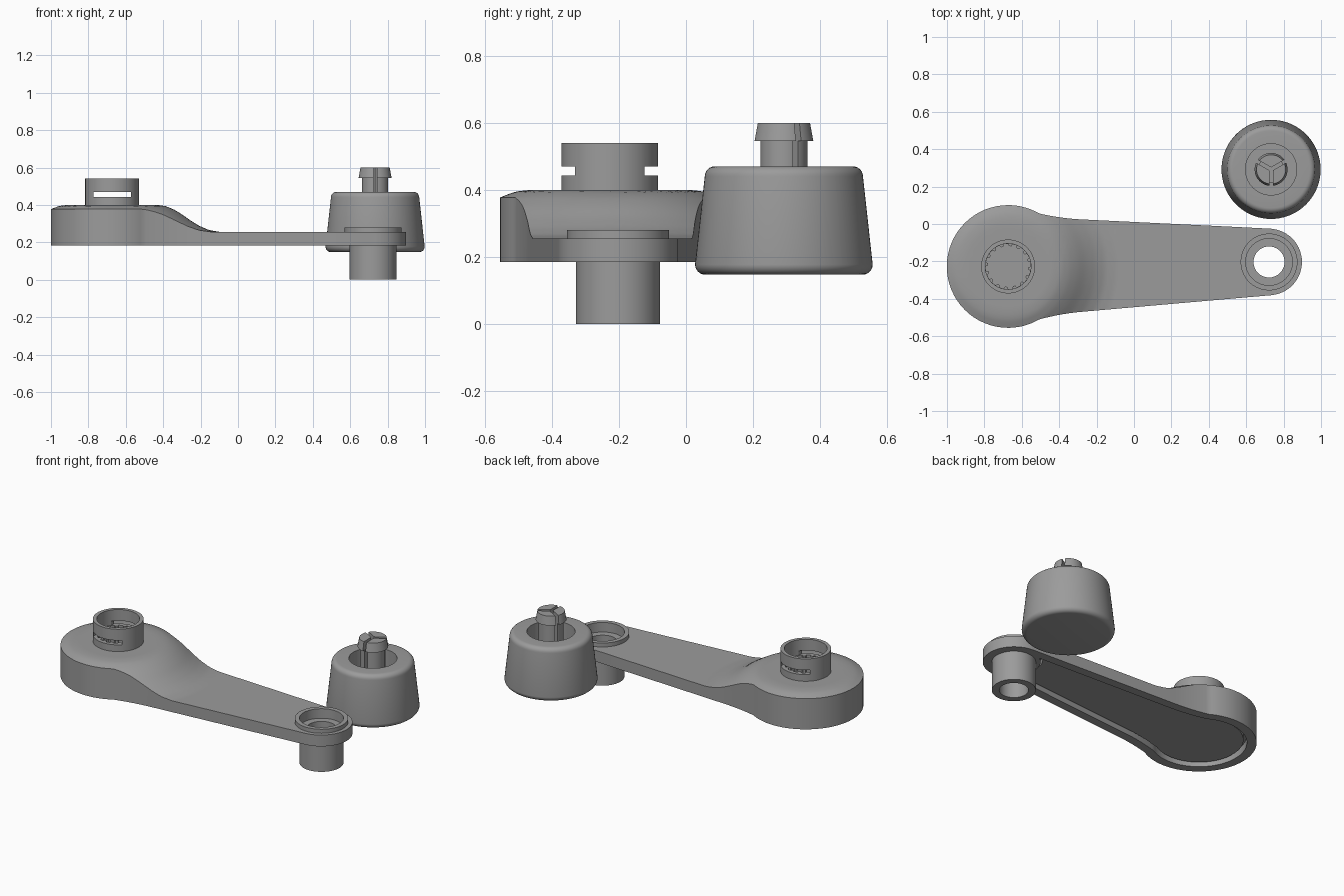
import bpy, bmesh, math

if "Cube" in bpy.data.objects:
    bpy.data.objects.remove(bpy.data.objects["Cube"])

grey = bpy.data.materials.new("plain grey")
grey.diffuse_color = (0.33, 0.33, 0.33, 1)
grey.use_nodes = True
grey.node_tree.nodes["Principled BSDF"].inputs["Base Color"].default_value = grey.diffuse_color

HUB = (-0.673, -0.227)
END = (0.722, -0.203)
KNOB = (0.733, 0.292)
BASE = 0.184


def finish(bm, name, loc=(0, 0)):
    bmesh.ops.remove_doubles(bm, verts=bm.verts, dist=1e-5)
    bmesh.ops.recalc_face_normals(bm, faces=bm.faces)
    me = bpy.data.meshes.new(name)
    bm.to_mesh(me)
    bm.free()
    me.materials.append(grey)
    ob = bpy.data.objects.new(name, me)
    ob.location = (loc[0], loc[1], 0)
    bpy.context.collection.objects.link(ob)
    return ob


def lathe(name, profile, loc, steps=72):
    """Spin a closed (radius, z) profile around the z axis."""
    bm = bmesh.new()
    vs = [bm.verts.new((r, 0, z)) for r, z in profile]
    es = [bm.edges.new((vs[i], vs[(i + 1) % len(vs)])) for i in range(len(vs))
          if profile[i][0] + profile[(i + 1) % len(vs)][0] > 0]
    bmesh.ops.spin(bm, geom=vs + es, axis=(0, 0, 1), cent=(0, 0, 0),
                   angle=2 * math.pi, steps=steps)
    return finish(bm, name, loc)


def prism(name, outline, z0, z1, loc=(0, 0)):
    bm = bmesh.new()
    lo = [bm.verts.new((x, y, z0)) for x, y in outline]
    hi = [bm.verts.new((x, y, z1)) for x, y in outline]
    bm.faces.new(lo[::-1])
    bm.faces.new(hi)
    for i in range(len(lo)):
        k = (i + 1) % len(lo)
        bm.faces.new((lo[i], lo[k], hi[k], hi[i]))
    return finish(bm, name, loc)


def disc(r, n=72):
    return [(r * math.cos(2 * math.pi * i / n), r * math.sin(2 * math.pi * i / n)) for i in range(n)]


def box(x0, x1, y0, y1):
    return [(x0, y0), (x1, y0), (x1, y1), (x0, y1)]


def cut(ob, *cutters):
    bpy.context.view_layer.objects.active = ob
    for c in cutters:
        m = ob.modifiers.new("cut", 'BOOLEAN')
        m.operation, m.solver, m.object = 'DIFFERENCE', 'EXACT', c
        bpy.context.view_layer.update()
        bpy.ops.object.modifier_apply(modifier=m.name)
        bpy.data.objects.remove(c)


# arm shape: half width, centre line and top height
def half_width(x, d=0.0):
    circ = math.sqrt(max(0, (0.328 - d) ** 2 - (x - HUB[0]) ** 2))
    if x < -0.55:
        return circ
    if x > 0.732:
        return math.sqrt(max(0, 0.178 ** 2 - (x - 0.72) ** 2))
    t = max(0, (-0.28 - x) / 0.23)
    return max(circ, 0.247 - (x + 0.28) * 0.0683 + 0.0213 * t * t - d)


def centre(x):
    return HUB[1] + (END[1] - HUB[1]) * min(1, max(0, (x + 0.51) / 1.23))


HEIGHTS = [(0, 0.4), (0.24, 0.4), (0.285, 0.394), (0.328, 0.377), (0.37, 0.352), (0.42, 0.316),
           (0.47, 0.286), (0.52, 0.265), (0.58, 0.255), (3, 0.255)]


def height(x, y):
    r = math.hypot(x - HUB[0], y - HUB[1])
    for (a, za), (b, zb) in zip(HEIGHTS, HEIGHTS[1:]):
        if r <= b:
            return za + (zb - za) * (r - a) / (b - a)


def stations(d, x1=None):
    """Lengthwise positions, dense around the hub and the round end."""
    r = 0.328 - d
    xs = [HUB[0] - r * math.cos(math.pi / 2 * i / 16) for i in range(16)]
    xs += [HUB[0] + 0.6 * i / 36 for i in range(37)]
    if x1:
        return xs + [0.2, x1]
    xs += [0.2, 0.5, 0.732]
    return xs + [0.72 + 0.178 * math.sin(math.pi / 2 * i / 14) for i in range(1, 15)]


def inset_outline(d, x1):
    xs = stations(d, x1)[1:]
    return ([(x, centre(x) - half_width(x, d)) for x in xs] +
            [(x, centre(x) + half_width(x, d)) for x in reversed(xs)])


# crank arm: curved top sheet, upright walls and a flat underside
N = 28
bm = bmesh.new()
xs = stations(0)
tops, bottoms = [], []
for k, x in enumerate(xs):
    c = centre(x)
    if k in (0, len(xs) - 1):          # pointed ends share one vertex
        tops.append([bm.verts.new((x, c, height(x, c)))] * (N + 1))
        bottoms.append([bm.verts.new((x, c, BASE))] * 2)
        continue
    ys = [c - half_width(x) * math.cos(math.pi * j / N) for j in range(N + 1)]
    tops.append([bm.verts.new((x, y, height(x, y))) for y in ys])
    bottoms.append([bm.verts.new((x, y, BASE)) for y in (ys[0], ys[-1])])


def skin(*vs):
    bm.faces.new(list(dict.fromkeys(vs)))


for a, b, p, q in zip(tops, tops[1:], bottoms, bottoms[1:]):
    for j in range(N):
        skin(a[j], b[j], b[j + 1], a[j + 1])
    skin(a[0], p[0], q[0], b[0])
    skin(a[N], b[N], q[1], p[1])
    skin(p[0], p[1], q[1], q[0])
arm = finish(bm, "crank_arm")
cut(arm,
    prism("recess_cutter", inset_outline(0.055, 0.66), 0.1, 0.234),
    prism("hub_bore_cutter", disc(0.13), 0.30, 0.6, HUB),
    prism("end_bore_cutter", disc(0.13), 0.0, 0.6, END))

# cover plate set in the underside recess
plate = prism("underside_plate", inset_outline(0.075, 0.64), 0.202, 0.24)
cut(plate, prism("plate_bore_cutter", disc(0.165), 0.0, 0.6, END))

# splined hub collar with a cross slot
collar = prism("hub_collar", disc(0.144), 0.29, 0.54, HUB)
teeth = []
for i in range(16):
    for f, r in ((0, 0.121), (0.25, 0.121), (0.5, 0.121), (0.6, 0.109), (0.9, 0.109)):
        a = 2 * math.pi * (i + f) / 16
        teeth.append((r * math.cos(a), r * math.sin(a)))
cut(collar,
    prism("spline_cutter", teeth, 0.31, 0.46, HUB),
    prism("collar_cutter", disc(0.122), 0.443, 0.6, HUB),
    prism("slot_cutter", box(-0.1, 0.1, -0.3, 0.3), 0.442, 0.47, HUB))

# handle socket: raised ring, stepped bore and downward tube
socket = lathe("handle_socket", [(0.083, 0), (0.125, 0), (0.125, BASE + 0.001), (0.152, BASE + 0.001),
                                 (0.152, 0.28), (0.125, 0.28), (0.125, 0.22), (0.083, 0.22)], END)

# tapered knob with rounded rims and a deep well
arc = [math.radians(a) for a in range(0, 91, 15)]
profile = [(0, 0.147)]
profile += [(0.235 + 0.03 * math.sin(a), 0.177 - 0.03 * math.cos(a)) for a in arc]
profile += [(0.206 + 0.03 * math.cos(a), 0.44 + 0.03 * math.sin(a)) for a in arc]
profile += [(0.137, 0.47), (0.137, 0.25), (0, 0.25)]
knob = lathe("knob", profile, KNOB)

# snap stem split into three prongs
stem = lathe("snap_stem", [(0, 0.24), (0.07, 0.24), (0.07, 0.545), (0.088, 0.545),
                           (0.078, 0.6), (0, 0.6)], KNOB)
for k in (30, 150, 270):
    c = prism("prong_cutter", box(-0.002, 0.2, -0.009, 0.009), 0.30, 0.7, KNOB)
    c.rotation_euler.z = math.radians(k)
    cut(stem, c)

# smooth shading with crisp edges
bpy.ops.object.select_all(action='DESELECT')
for ob in (arm, plate, collar, socket, knob, stem):
    ob.select_set(True)
bpy.context.view_layer.objects.active = arm
bpy.ops.object.shade_smooth_by_angle(angle=math.radians(30))
